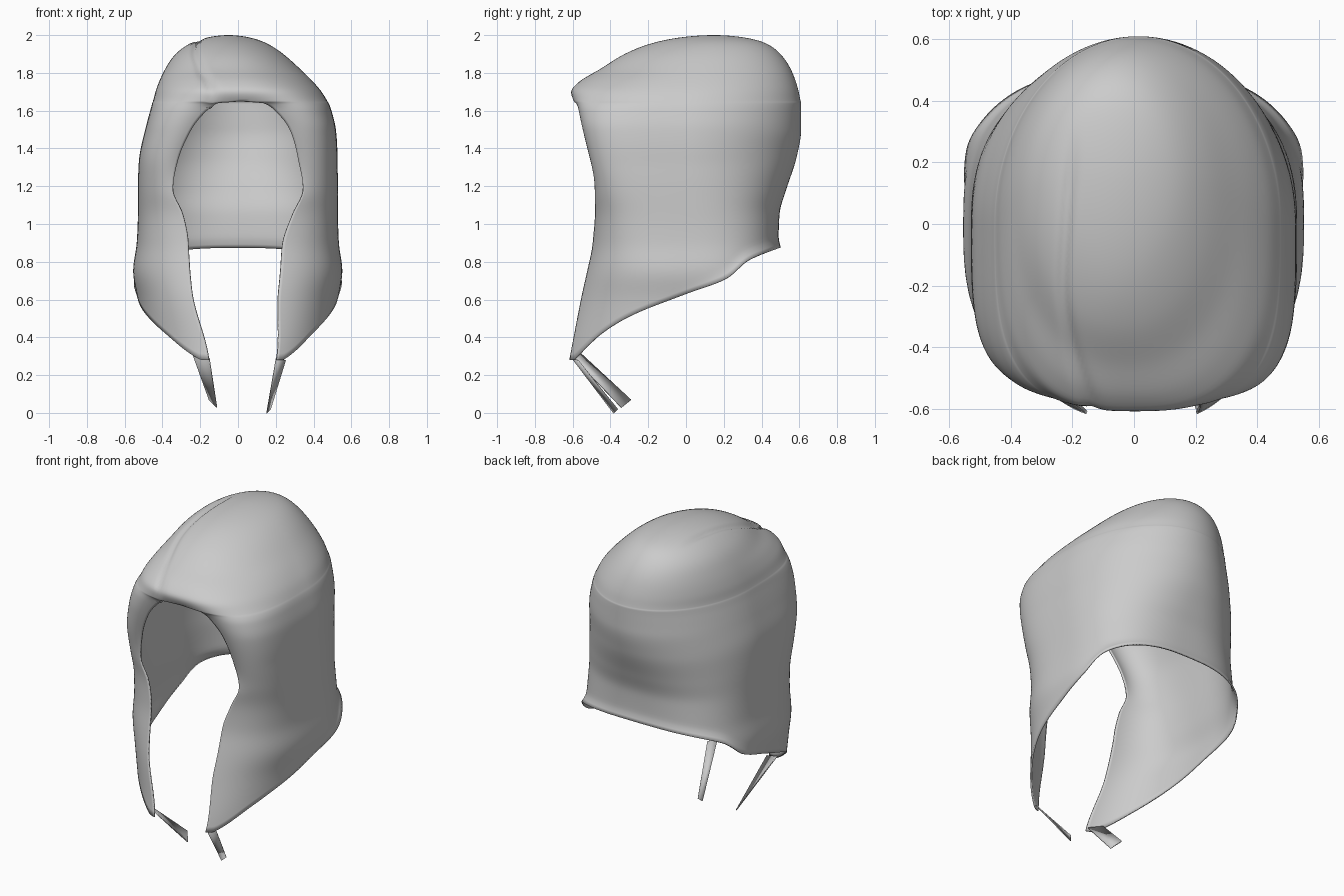
import bpy, bmesh, math

cube = bpy.data.objects.get("Cube")
if cube:
    bpy.data.objects.remove(cube)

# One grey cloth material
cloth = bpy.data.materials.new("grey cloth")
cloth.use_nodes = True
GREY = (0.6, 0.6, 0.6, 1)
cloth.diffuse_color = GREY
cloth.node_tree.nodes["Principled BSDF"].inputs["Base Color"].default_value = GREY

BOTTOM, BROW, CROWN = .28, 1.65, 2
DOME = CROWN - BROW


def level(z):
    """Height measured along the curve of the dome above the brow."""
    return z if z < BROW else BROW + DOME * math.asin(min((z - BROW) / DOME, 1))


# Plan sections: height, opening half width, front depth, back y, half width, front squareness
SECTIONS = [(level(row[0]), *row[1:]) for row in [
    (.28, .18, .65, .49, .5, 2.2),
    (.6, .225, .585, .49, .53, 2.5),
    (.75, .24, .545, .49, .555, 2.7),
    (.9, .25, .51, .49, .535, 3.1),
    (1.05, .29, .5, .495, .53, 3.5),
    (1.18, .345, .515, .53, .53, 4),
    (1.35, .315, .55, .585, .525, 4.3),
    (1.5, .26, .58, .61, .505, 4.2),
    (1.6, .18, .595, .61, .48, 3.8),
    (1.64, .12, .6, .61, .467, 3.4),
    (1.65, 0, .605, .607, .462, 3.2),
    (1.7, 0, .61, .597, .44, 2.8),
    (1.75, 0, .57, .583, .41, 2.5),
    (1.82, 0, .455, .555, .358, 2.2),
    (1.9, 0, .325, .5, .285, 2.1),
    (1.96, 0, .17, .415, .195, 2),
    (2, 0, -.15, .15, 0, 2),
]]
HEM = [(-.6, .28), (-.45, .42), (-.3, .51), (0, .63), (.2, .71), (.32, .81), (.5, .88)]
SEAM = [(-.6, -.14), (-.4, -.2), (-.2, -.23), (0, -.22), (.35, -.19)]


def smooth_lookup(table, key):
    """Monotone spline through table rows, looked up by their first column."""
    key = min(max(key, table[0][0]), table[-1][0])
    i = 0
    while i < len(table) - 2 and key > table[i + 1][0]:
        i += 1

    def slope(k, c):
        k = min(max(k, 0), len(table) - 2)
        return (table[k + 1][c] - table[k][c]) / (table[k + 1][0] - table[k][0])

    def tangent(k, c):
        a, b = slope(k - 1, c), slope(k, c)
        return 2 * a * b / (a + b) if a * b > 0 else 0

    span = table[i + 1][0] - table[i][0]
    f = (key - table[i][0]) / span
    blend = f * f * (3 - 2 * f)
    return [table[i][c] * (1 - blend) + table[i + 1][c] * blend
            + span * f * (1 - f) * ((1 - f) * tangent(i, c) - f * tangent(i + 1, c))
            for c in range(len(table[0]))]


def step(lo, hi, v):
    t = min(max((v - lo) / (hi - lo), 0), 1)
    return t * t * (3 - 2 * t)


def section_point(s, z, edge):
    """Half-plan point at s: 0 is the face opening, 1 the centre of the back."""
    _, _, front, back, width, square = smooth_lookup(SECTIONS, level(z))
    middle = .43 * max(z - BROW, 0)
    if s < .5:
        start = math.asin(min((edge[1] / max(edge[4], .01)) ** (edge[5] / 2), 1))
        th = start + (math.pi / 2 - start) * s * 2
        power = 2 / square
        return width * math.sin(th) ** power, middle - (front + middle) * max(math.cos(th), 0) ** power
    th = (s - .5) * math.pi
    power = 2 / (2.8 - .8 * step(.8, 1.45, z))
    return width * max(math.cos(th), 0) ** power, middle + (back - middle) * math.sin(th) ** power


def hem_height(s):
    z = BOTTOM
    for _ in range(12):
        z = .5 * z + .5 * smooth_lookup(HEM, section_point(s, z, SECTIONS[0])[1])[1]
    return z


def shape_point(s, side, z_edge, edge, hem):
    z = z_edge
    if z < BROW:
        z = hem + (z_edge - BOTTOM) / (BROW - BOTTOM) * (BROW - hem)
    x, y = section_point(s, z, edge)
    # rim of the face opening rolls inward
    y += .03 * math.exp(-s / .06) * step(1.1, 1.35, z_edge) * (1 - step(1.6, 1.7, z_edge))
    # folded lip along the nape
    lip = (1 - step(.012, .03, z - hem)) * step(-.1, .3, y)
    x, y = x * (1 + .03 * lip), y + .012 * lip
    # crown leans a little to the right, flaps swing slightly off centre
    x = side * x + .015 * step(1.3, 1.55, z) - .065 * step(1.6, 1.96, z)
    x += (.025 - .04 * step(.3, .65, z)) * math.exp(-s / .2) * (1 - step(.85, 1.1, z))
    # stitched seam groove over the crown
    if z > BROW - .03 and y < .4:
        d = x - smooth_lookup(SEAM, y)[1]
        depth = .018 * math.exp(-(d / .013) ** 2) * (1 - step(.1, .33, y))
        z -= depth
        y += depth * (1 - step(-.6, -.3, y))
    return x, y, z


def finish(obj, thickness):
    obj.data.materials.append(cloth)
    shell = obj.modifiers.new("thickness", "SOLIDIFY")
    shell.thickness = thickness
    shell.offset = -1
    bpy.ops.object.select_all(action="DESELECT")
    obj.select_set(True)
    bpy.context.view_layer.objects.active = obj
    bpy.ops.object.shade_smooth_by_angle(angle=math.radians(50))


def new_object(name, bm):
    mesh = bpy.data.meshes.new(name)
    bm.to_mesh(mesh)
    bm.free()
    obj = bpy.data.objects.new(name, mesh)
    bpy.context.collection.objects.link(obj)
    return obj


# Hood: rows from the hem up to the crown, columns from one face edge round to the other
HALF, LOWER, UPPER = 80, 64, 48
rows = [BOTTOM + (BROW - BOTTOM) * math.sin(math.pi / 2 * i / LOWER) for i in range(LOWER)]
rows += [BROW + DOME * math.sin(math.pi / 2 * i / UPPER) for i in range(UPPER + 1)]
columns = [(i / HALF, 1) for i in range(HALF + 1)] + [(i / HALF, -1) for i in reversed(range(HALF))]
hems = [hem_height(s) for s, _ in columns]
bm = bmesh.new()
grid = []
for z in rows:
    edge = smooth_lookup(SECTIONS, level(z))
    grid.append([bm.verts.new(shape_point(s, side, z, edge, hem))
                 for (s, side), hem in zip(columns, hems)])
for low, high in zip(grid, grid[1:]):
    for j in range(len(columns) - 1):
        bm.faces.new((low[j], low[j + 1], high[j + 1], high[j]))
bmesh.ops.remove_doubles(bm, verts=bm.verts, dist=.0004)
inner = [v for v in bm.verts if not v.is_boundary]
for _ in range(3):
    bmesh.ops.smooth_vert(bm, verts=inner, factor=.5,
                          use_axis_x=True, use_axis_y=True, use_axis_z=True)
bmesh.ops.recalc_face_normals(bm, faces=bm.faces)
finish(new_object("hood", bm), .01)

# Chin straps: flat tapering strips
STRAPS = {
    "left_strap": [(.2, -.6, .29), (.25, -.57, .28), (.17, -.36, .02), (.15, -.38, 0)],
    "right_strap": [(-.24, -.56, .32), (-.15, -.59, .29), (-.11, -.34, .03), (-.15, -.29, .07)],
}
for name, corners in STRAPS.items():
    bm = bmesh.new()
    bm.faces.new([bm.verts.new(c) for c in corners])
    finish(new_object(name, bm), .006)
